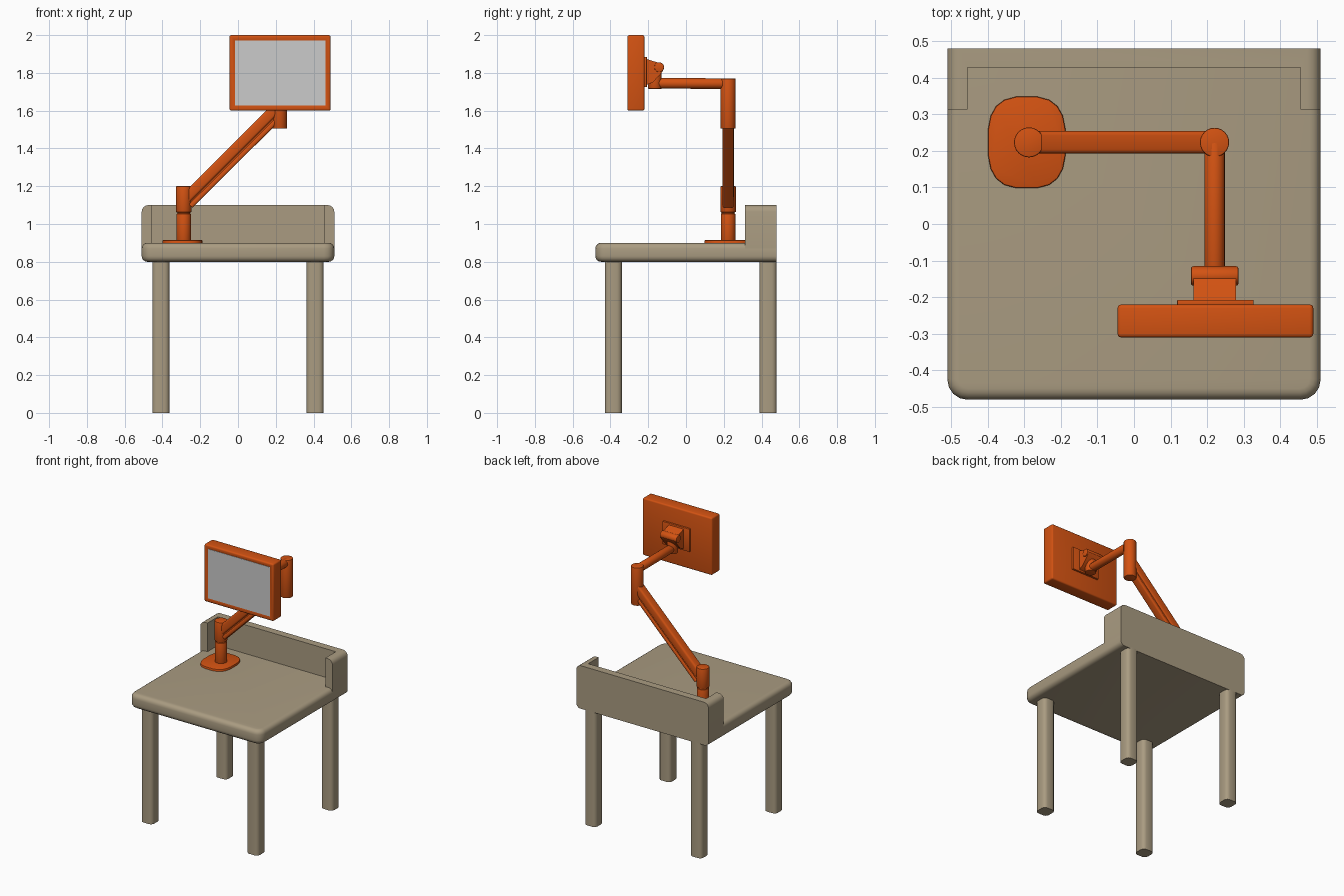
import bpy, bmesh, math
from mathutils import Vector

if "Cube" in bpy.data.objects:
    bpy.data.objects.remove(bpy.data.objects["Cube"])


def material(name, color):
    m = bpy.data.materials.new(name)
    m.diffuse_color = color
    m.use_nodes = True
    m.node_tree.nodes["Principled BSDF"].inputs["Base Color"].default_value = m.diffuse_color
    return m


TAN = material("tan", (0.40, 0.33, 0.22, 1))
ORANGE = material("orange", (0.65, 0.085, 0.006, 1))


def finish(bm, name, mat=None):
    bmesh.ops.recalc_face_normals(bm, faces=bm.faces)
    mesh = bpy.data.meshes.new(name)
    bm.to_mesh(mesh)
    bm.free()
    ob = bpy.data.objects.new(name, mesh)
    bpy.context.collection.objects.link(ob)
    if mat:
        mesh.materials.append(mat)
    bpy.context.view_layer.objects.active = ob
    ob.select_set(True)
    bpy.ops.object.shade_smooth_by_angle(angle=math.radians(35))
    ob.select_set(False)
    return ob


def bevel(bm, test, width, segments=3):
    """Bevel the edges whose two end points satisfy test(a, b)."""
    edges = [e for e in bm.edges if test(e.verts[0].co, e.verts[1].co)]
    bmesh.ops.bevel(bm, geom=edges, offset=width, offset_type='OFFSET',
                    segments=segments, profile=0.5, affect='EDGES')


def box_mesh(lo, hi):
    bm = bmesh.new()
    bmesh.ops.create_cube(bm, size=1)
    for v in bm.verts:
        v.co = Vector([lo[i] + (v.co[i] + 0.5) * (hi[i] - lo[i]) for i in range(3)])
    return bm


def box(name, lo, hi, mat, width=0.0, segments=2):
    bm = box_mesh(lo, hi)
    if width:
        bevel(bm, lambda a, b: True, width, segments)
    return finish(bm, name, mat)


def prism_mesh(points, direction):
    bm = bmesh.new()
    face = bm.faces.new([bm.verts.new(p) for p in points])
    out = bmesh.ops.extrude_face_region(bm, geom=[face])
    bmesh.ops.translate(bm, vec=direction,
                        verts=[g for g in out["geom"] if isinstance(g, bmesh.types.BMVert)])
    return bm


def rod(name, start, end, radius, mat=ORANGE, sides=24, width=0.004):
    a, b = Vector(start), Vector(end)
    bm = bmesh.new()
    bmesh.ops.create_cone(bm, cap_ends=True, segments=sides, radius1=radius,
                          radius2=radius, depth=(b - a).length)
    bevel(bm, lambda p, q: abs(p.z - q.z) < 1e-5, width, 2)
    bm.transform((b - a).to_track_quat('Z', 'Y').to_matrix().to_4x4())
    bmesh.ops.translate(bm, verts=bm.verts, vec=(a + b) / 2)
    return finish(bm, name, mat)


# Table top: rounded front corners and rims, square back
bm = box_mesh((-0.51, -0.48, 0.80), (0.51, 0.48, 0.90))
bevel(bm, lambda a, b: a.y < -0.47 and b.y < -0.47 and abs(a.z - b.z) > 0.05, 0.055, 4)
bevel(bm, lambda a, b: abs(a.z - b.z) < 1e-4 and (a.y < 0.47 or b.y < 0.47), 0.03, 4)
finish(bm, "table_top", TAN)

# Back rail: U-shaped wall with rounded upper outer edges
u = [(-0.51, 0.48), (-0.51, 0.313), (-0.455, 0.313), (-0.455, 0.428),
     (0.455, 0.428), (0.455, 0.313), (0.51, 0.313), (0.51, 0.48)]
bm = prism_mesh([(x, y, 0.87) for x, y in u], (0, 0, 0.23))
bevel(bm, lambda a, b: min(abs(a.x), abs(b.x)) > 0.5 and a.x * b.x > 0
      and min(a.z, b.z) > 1.09, 0.035, 4)
finish(bm, "back_rail", TAN)

# Legs
for row, y in (("front", -0.385), ("back", 0.435)):
    for side, sx in (("left", -1), ("right", 1)):
        x = sx * 0.408
        bm = box_mesh((x - 0.045, y - 0.045, 0), (x + 0.045, y + 0.045, 0.81))
        bevel(bm, lambda a, b: abs(a.z - b.z) > 0.5, 0.025, 3)
        finish(bm, f"{row}_{side}_leg", TAN)

# Arm foot plate
BX, EX, Y = -0.287, 0.22, 0.223
outline = []
for i in range(20):
    t = 2 * math.pi * (i + 0.5) / 20
    c, s = math.cos(t), math.sin(t)
    outline.append((BX - 0.006 + math.copysign(abs(c) ** 0.7, c) * 0.107,
                    Y + math.copysign(abs(s) ** 0.7, s) * 0.126, 0.895))
bm = prism_mesh(outline, (0, 0, 0.02))
bevel(bm, lambda a, b: min(a.z, b.z) > 0.914, 0.005, 2)
finish(bm, "foot_plate", ORANGE)

# Post and its swivel
rod("lower_post", (BX, Y, 0.90), (BX, Y, 1.055), 0.039)
rod("post_collar", (BX, Y, 1.045), (BX, Y, 1.07), 0.034, width=0.001)
rod("upper_post", (BX, Y, 1.062), (BX, Y, 1.20), 0.041)


# Sloping arm: main beam with a cable cover beneath, split by a groove
def sloped_beam(name, low, high, half, inset, width):
    d = Vector((EX - BX, 0, 0.505)).normalized()
    n = Vector((-d.z, 0, d.x))
    a = Vector((BX, Y, 1.105)) + d * inset
    length = Vector((EX - BX, 0, 0.505)).length - 2 * inset
    pts = [a + n * h + Vector((0, s * half, 0))
           for h, s in ((low, -1), (low, 1), (high, 1), (high, -1))]
    bm = prism_mesh(pts, d * length)
    bevel(bm, lambda p, q: (p - q).length > 0.3, width, 3)
    finish(bm, name, ORANGE)


sloped_beam("sloping_arm", -0.014, 0.043, 0.031, 0.0, 0.012)
sloped_beam("arm_groove_core", -0.03, 0.0, 0.022, 0.02, 0.002)
sloped_beam("arm_cable_cover", -0.046, -0.020, 0.029, 0.02, 0.009)

# Elbow and forearm
rod("elbow", (EX, Y, 1.505), (EX, Y, 1.77), 0.040)
rod("forearm", (EX, Y, 1.743), (EX, -0.165, 1.745), 0.028)
rod("wrist_pivot", (EX, -0.165, 1.715), (EX, -0.165, 1.80), 0.036)

# Tilt bracket and hinge behind the screen
profile = [(-0.213, 1.875), (-0.150, 1.855), (-0.122, 1.84), (-0.115, 1.825),
           (-0.125, 1.805), (-0.175, 1.75), (-0.213, 1.735)]
bm = prism_mesh([(0.163, y, z) for y, z in profile], (0.115, 0, 0))
finish(bm, "tilt_bracket", ORANGE)
rod("tilt_hinge", (0.156, -0.142, 1.83), (0.285, -0.142, 1.83), 0.026)
box("mount_plate", (0.118, -0.225, 1.725), (0.327, -0.207, 1.885), ORANGE, 0.003)

# Monitor: casing with a recessed front, and grey screen
bm = box_mesh((-0.045, -0.31, 1.60), (0.49, -0.22, 2.0))
bevel(bm, lambda a, b: True, 0.010, 3)
front = min(bm.faces, key=lambda f: f.calc_center_median().y - f.calc_area())
bm.faces.ensure_lookup_table()
front = max((f for f in bm.faces if f.normal.y < -0.99), key=lambda f: f.calc_area())
bmesh.ops.inset_region(bm, faces=[front], thickness=0.018, depth=0)
bmesh.ops.translate(bm, verts=front.verts, vec=(0, 0.004, 0))
finish(bm, "monitor_casing", ORANGE)
box("screen", (-0.017, -0.3085, 1.628), (0.462, -0.29, 1.972), None)
